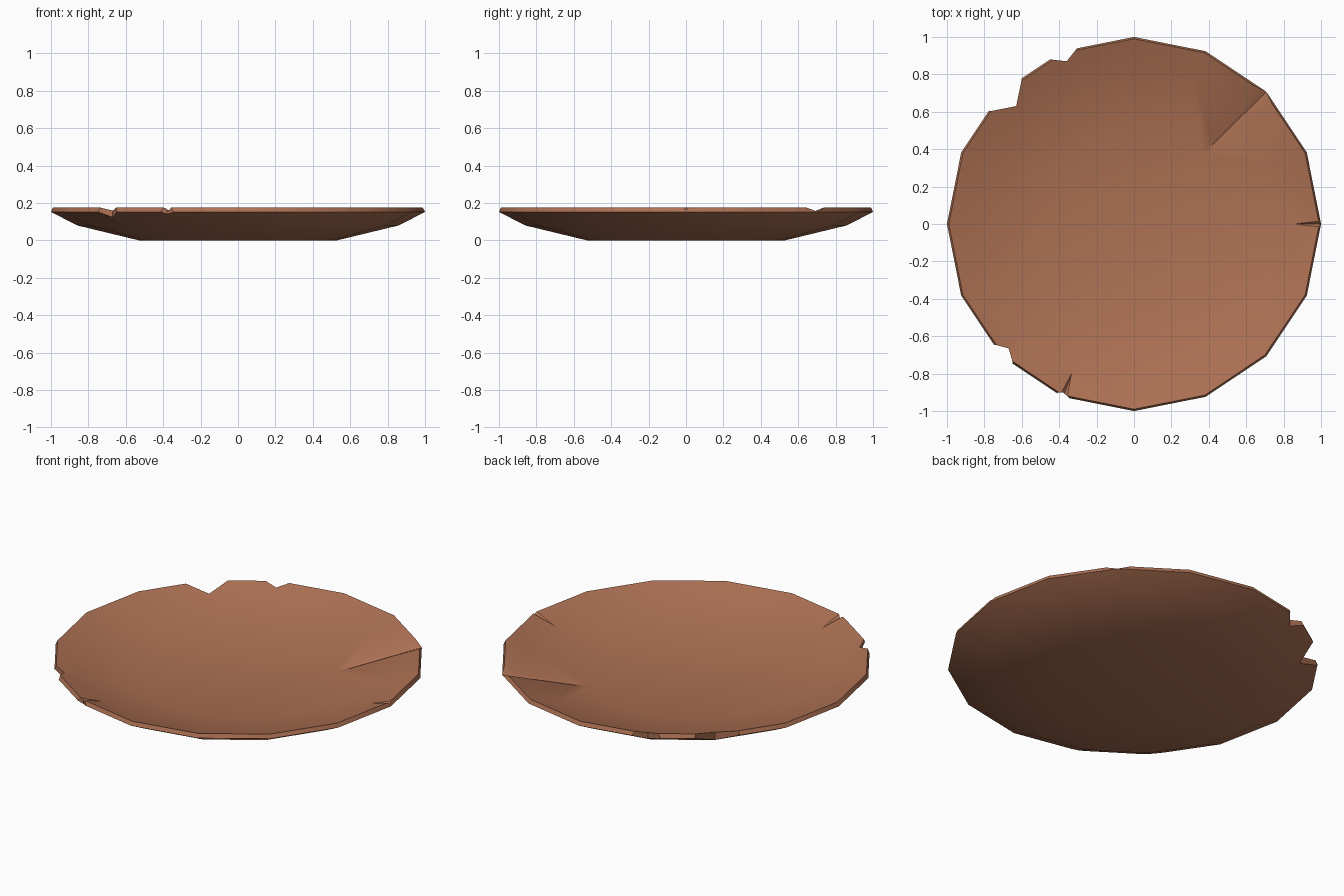
import bpy, bmesh, math
from mathutils import Vector

if "Cube" in bpy.data.objects:
    bpy.data.objects.remove(bpy.data.objects["Cube"])

SIDES = 16


def make_object(name, verts, faces):
    mesh = bpy.data.meshes.new(name)
    mesh.from_pydata(verts, [], faces)
    bm = bmesh.new()
    bm.from_mesh(mesh)
    bmesh.ops.recalc_face_normals(bm, faces=bm.faces)
    bm.to_mesh(mesh)
    bm.free()
    obj = bpy.data.objects.new(name, mesh)
    bpy.context.collection.objects.link(obj)
    return obj


def cut(target, cutter):
    mod = target.modifiers.new("cut", 'BOOLEAN')
    mod.operation = 'DIFFERENCE'
    mod.solver = 'EXACT'
    mod.object = cutter
    bpy.context.view_layer.objects.active = target
    bpy.ops.object.modifier_apply(modifier=mod.name)
    bpy.data.objects.remove(cutter, do_unlink=True)


def chip(target, outline):
    # vertical prism that bites through the rim
    n = len(outline)
    verts = [(x, y, z) for z in (-0.2, 0.5) for x, y in outline]
    faces = [tuple(range(n)), tuple(range(n, 2 * n))]
    faces += [(i, (i + 1) % n, n + (i + 1) % n, n + i) for i in range(n)]
    cut(target, make_object("chip_cutter", verts, faces))


def crack(target, tip, end, tip_z, end_z, width):
    # tapering V-shaped groove in the upper surface
    t, e = Vector((*tip, tip_z)), Vector((*end, end_z))
    d = (e - t).to_2d().normalized()
    side = Vector((-d.y, d.x, 0)) * width
    up = Vector((0, 0, 0.05))
    cut(target, make_object("crack_cutter", [t, e, e + side + up, e - side + up],
                            [(0, 1, 2), (0, 1, 3), (0, 2, 3), (1, 2, 3)]))


# Plate: 16-sided lathe of a closed profile
profile = [(0.53, 0), (0.86, 0.08), (1.0, 0.152), (0.99, 0.175),
           (0.84, 0.123), (0.52, 0.043)]
verts = []
for r, z in profile:
    for i in range(SIDES):
        a = math.tau * i / SIDES
        verts.append((r * math.cos(a), r * math.sin(a), z))
faces = [tuple(range(SIDES)),
         tuple(range((len(profile) - 1) * SIDES, len(profile) * SIDES))]
for k in range(len(profile) - 1):
    for i in range(SIDES):
        j = (i + 1) % SIDES
        faces.append((k * SIDES + i, k * SIDES + j,
                      (k + 1) * SIDES + j, (k + 1) * SIDES + i))
plate = make_object("plate", verts, faces)

# Chips along the left rim
chip(plate, [(-0.77, 0.603), (-0.63, 0.63), (-0.60, 0.775), (-0.75, 0.95), (-0.95, 0.75)])
chip(plate, [(-0.45, 0.88), (-0.36, 0.87), (-0.30, 0.945), (-0.42, 1.05)])
chip(plate, [(-0.745, -0.645), (-0.67, -0.665), (-0.648, -0.742), (-0.8, -0.85)])
chip(plate, [(-0.41, -0.902), (-0.38, -0.90), (-0.345, -0.93), (-0.42, -1.0)])

# Cracks on the upper surface
crack(plate, (0.385, 0.385), (0.74, 0.74), 0.045, 0.162, 0.11)
crack(plate, (0.86, 0.0), (1.03, 0.0), 0.13, 0.17, 0.05)
crack(plate, (-0.33, -0.79), (-0.387, -0.95), 0.13, 0.165, 0.05)

# Terracotta colour and shading
mat = bpy.data.materials.new("terracotta")
mat.diffuse_color = (0.42, 0.165, 0.088, 1)
mat.use_nodes = True
mat.node_tree.nodes["Principled BSDF"].inputs["Base Color"].default_value = mat.diffuse_color
plate.data.materials.clear()
plate.data.materials.append(mat)
bpy.ops.object.select_all(action='DESELECT')
plate.select_set(True)
bpy.context.view_layer.objects.active = plate
bpy.ops.object.shade_smooth_by_angle(angle=math.radians(30))
